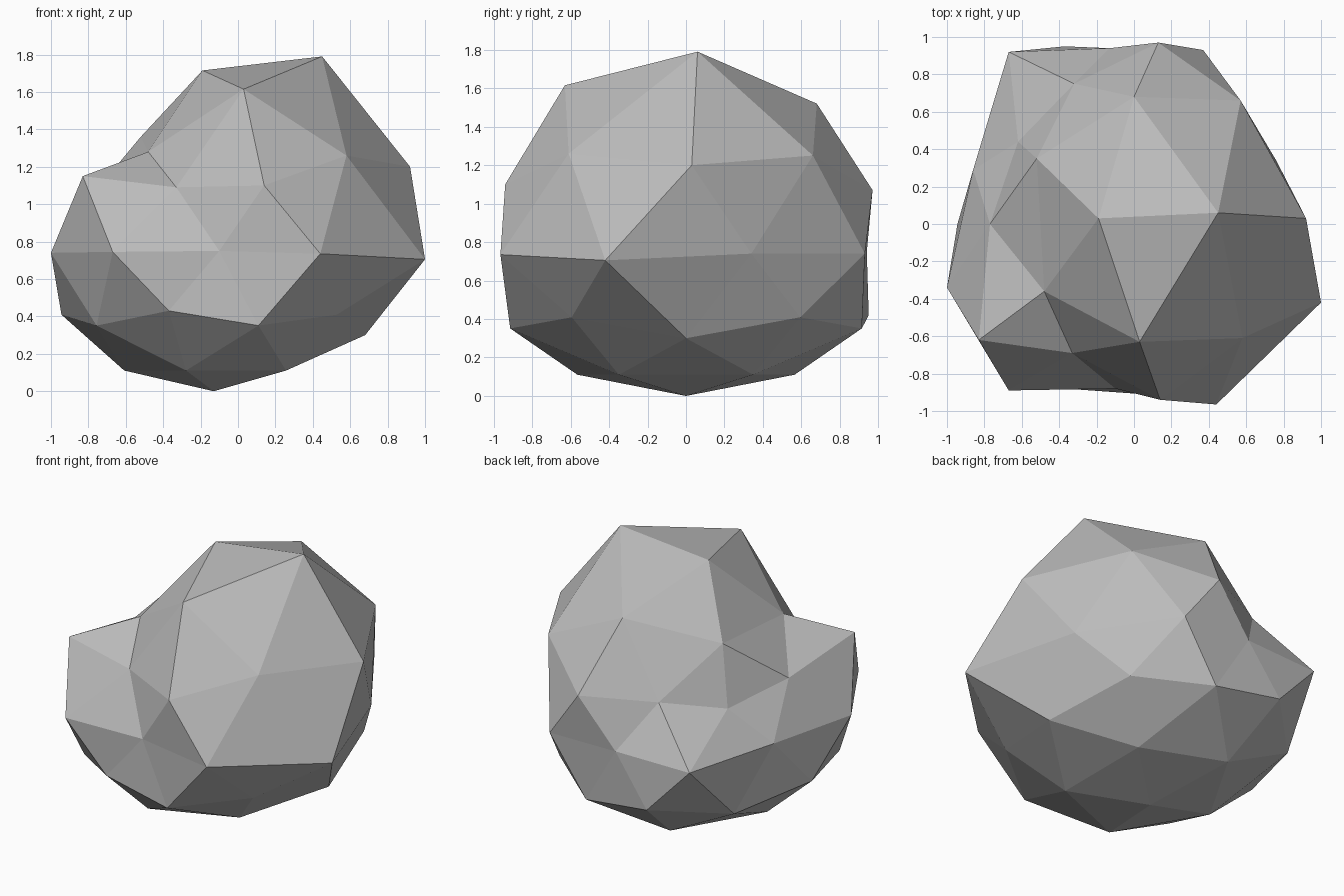
import bpy
import bmesh
from mathutils import Vector

# Remove the default cube
default_cube = bpy.data.objects.get("Cube")
if default_cube:
    bpy.data.objects.remove(default_cube, do_unlink=True)

CENTRE = Vector((-0.13, 0, 0.74))
RADII = Vector((0.91, 1.13, 0.74))

# Corners that are pushed out or knocked in; each pulls its nearest corner of the base ellipsoid
CROWN = [
    (-0.19, 0.03, 1.715), (0.45, 0.06, 1.79), (0, 0.68, 1.52),
    (-0.52, 0.35, 1.36), (-0.48, -0.36, 1.28), (0.03, -0.63, 1.615),
]
SHOULDER = [
    (0.92, 0.03, 1.2), (0.57, 0.66, 1.25), (0.13, 0.97, 1.07),
    (-0.32, 0.75, 1.06), (-0.62, 0.44, 0.98), (-0.77, 0, 1.06),
    (-0.83, -0.62, 1.15), (-0.33, -0.69, 1.09), (0.14, -0.94, 1.1),
    (0.58, -0.61, 1.26),
]
WAIST = [
    (1, -0.42, 0.705), (0.76, 0.34, 0.74), (0.37, 0.93, 0.74),
    (-0.13, 0.94, 0.75), (-0.67, 0.92, 0.74), (-0.86, 0.29, 0.75),
    (-1, -0.34, 0.74), (-0.67, -0.89, 0.745), (-0.1, -0.88, 0.75),
    (0.44, -0.965, 0.735),
]
UNDERSIDE = [(0.68, 0, 0.3), (-0.37, -0.88, 0.43), (-0.37, 0.95, 0.42)]


def make_material(name, grey):
    """Plain matt material with one flat colour."""
    material = bpy.data.materials.new(name)
    material.use_nodes = True
    colour = (grey, grey, grey, 1)
    material.diffuse_color = colour
    shader = material.node_tree.nodes["Principled BSDF"]
    shader.inputs["Base Color"].default_value = colour
    shader.inputs["Roughness"].default_value = 0.9
    return material


def make_boulder(name, material):
    """Faceted ellipsoid whose corners are moved to give a chipped stone."""
    bm = bmesh.new()
    bmesh.ops.create_icosphere(bm, subdivisions=2, radius=1)
    for vert in bm.verts:
        vert.co = vert.co * RADII + CENTRE

    # Choose every corner first, so that moved ones do not affect the search
    base = [(vert, vert.co.copy()) for vert in bm.verts]
    for point in CROWN + SHOULDER + WAIST + UNDERSIDE:
        target = Vector(point)
        nearest = min(base, key=lambda pair: (pair[1] - target).length)
        nearest[0].co = target

    bmesh.ops.recalc_face_normals(bm, faces=bm.faces)
    mesh = bpy.data.meshes.new(name)
    bm.to_mesh(mesh)
    bm.free()
    mesh.materials.append(material)
    mesh.shade_flat()
    boulder = bpy.data.objects.new(name, mesh)
    bpy.context.collection.objects.link(boulder)
    return boulder


make_boulder("boulder", make_material("stone_grey", 0.5))
